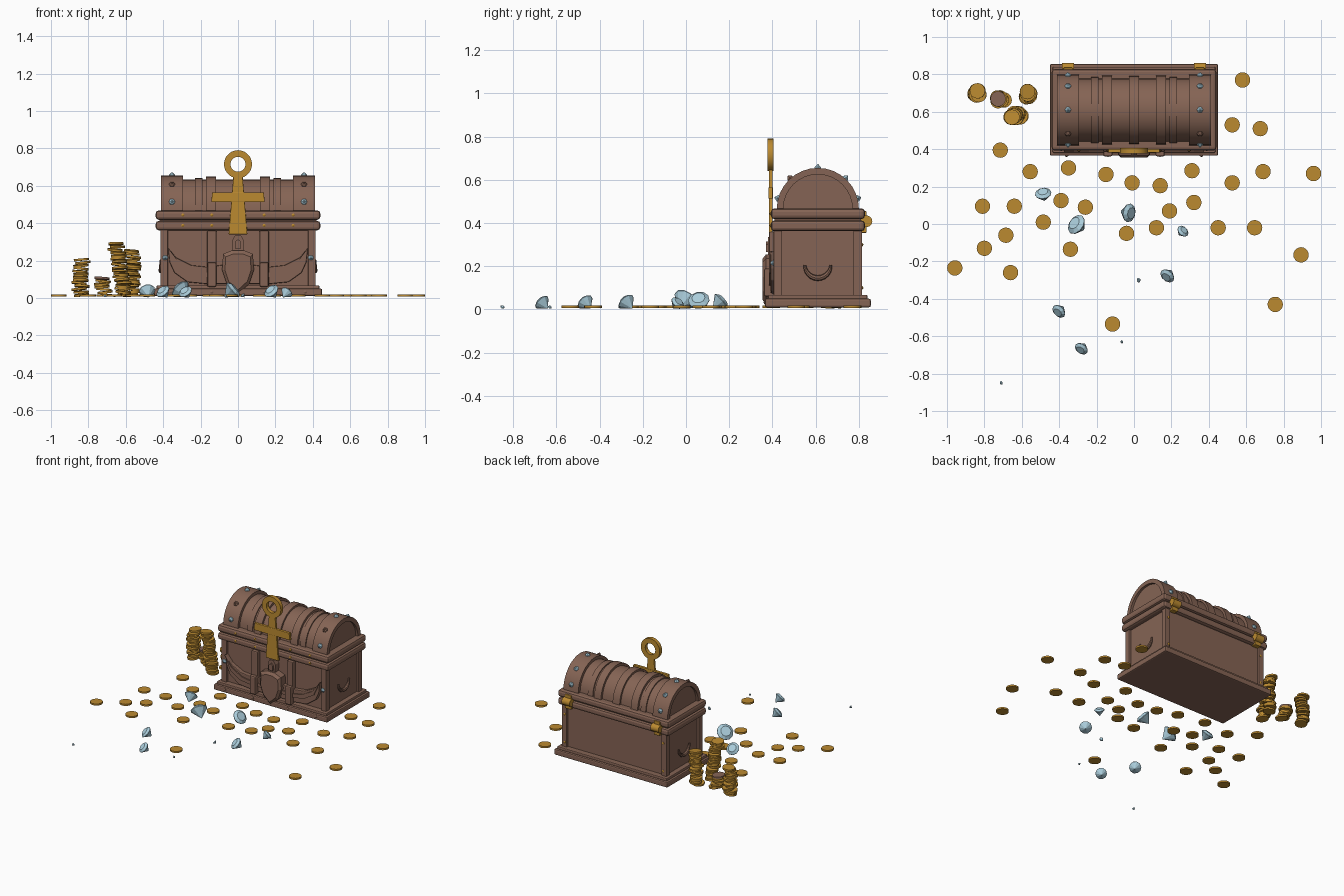
import bpy, bmesh, math, random
from mathutils import Vector, Matrix

if "Cube" in bpy.data.objects:
    bpy.data.objects.remove(bpy.data.objects["Cube"])
random.seed(4)
CY, LZ = 0.61, 0.465          # chest centre in y, lid hinge height


def material(name, rgb):
    m = bpy.data.materials.new(name)
    m.diffuse_color = (*rgb, 1)
    m.use_nodes = True
    m.node_tree.nodes["Principled BSDF"].inputs["Base Color"].default_value = m.diffuse_color
    return m


BROWN = material("brown wood", (0.235, 0.127, 0.089))
GOLD = material("gold", (0.50, 0.255, 0.03))
BLUE = material("pale blue gem", (0.41, 0.62, 0.72))


def add(name, bm, mat, bevel=0, smooth=False):
    bmesh.ops.recalc_face_normals(bm, faces=bm.faces)
    me = bpy.data.meshes.new(name)
    bm.to_mesh(me)
    bm.free()
    me.materials.append(mat)
    ob = bpy.data.objects.new(name, me)
    bpy.context.collection.objects.link(ob)
    if smooth:
        for p in me.polygons:
            p.use_smooth = True
        me.set_sharp_from_angle(angle=math.radians(35))
    if bevel:
        b = ob.modifiers.new("bevel", 'BEVEL')
        b.width, b.segments = bevel, 2
    return ob


def sweep(name, rings, mat, closed=False, bevel=0, smooth=False):
    """Skin a list of point rings; cap the ends unless closed."""
    bm = bmesh.new()
    vs = [[bm.verts.new(p) for p in r] for r in rings]
    n = len(rings[0])
    for k in range(len(vs) - (0 if closed else 1)):
        a, b = vs[k], vs[(k + 1) % len(vs)]
        for i in range(n):
            bm.faces.new((a[i], a[(i + 1) % n], b[(i + 1) % n], b[i]))
    if not closed:
        bm.faces.new(vs[0])
        bm.faces.new(vs[-1])
    return add(name, bm, mat, bevel, smooth)


def box(name, x0, x1, y0, y1, z0, z1, mat, bevel=0):
    return sweep(name, [[(x0, y0, z), (x1, y0, z), (x1, y1, z), (x0, y1, z)] for z in (z0, z1)], mat, bevel=bevel)


def plate(name, pts, y0, y1, mat, bevel=0):
    """Outline in x,z pushed through y."""
    return sweep(name, [[(x, y, z) for x, z in pts] for y in (y0, y1)], mat, bevel=bevel)


def arch(name, x0, x1, r0, r1, n=16):
    """Half hoop over the lid."""
    rings = []
    for k in range(n + 1):
        t = math.pi * k / n
        rings.append([(x, CY + r * math.cos(t), LZ + r * math.sin(t))
                      for x, r in ((x0, r0), (x1, r0), (x1, r1), (x0, r1))])
    return sweep(name, rings, BROWN, smooth=True)


def disc(n, r, z):
    return [(r * math.cos(2 * math.pi * i / n), r * math.sin(2 * math.pi * i / n), z) for i in range(n)]


def place(ob, loc, direction=(0, 0, 1)):
    q = Vector(direction).to_track_quat('Z', 'Y')
    ob.matrix_world = Matrix.Translation(loc) @ q.to_matrix().to_4x4()
    return ob


def stud(name, loc, direction, r, mat, h=1.0):
    return place(sweep(name, [disc(6, r, -r * 0.5), disc(6, r, r * 0.2), disc(6, r * 0.15, r * h)], mat), loc, direction)


# chest base, body and rims
box("chest_base", -.45, .45, .365, .855, .01, .05, BROWN, .008)
box("base_step", -.435, .435, .38, .84, .045, .068, BROWN, .006)
box("chest_body", -.40, .40, .42, .80, .06, .37, BROWN)
for s in (-1, 1):
    for y in (.425, .795):
        box("corner_post", s * .395 - .02, s * .395 + .02, y - .02, y + .02, .06, .37, BROWN, .004)
box("lower_rim", -.44, .44, .393, .828, .362, .412, BROWN, .016)
box("rim_gap", -.42, .42, .41, .81, .40, .43, BROWN)
box("upper_rim", -.44, .44, .393, .828, .418, .468, BROWN, .016)

# rounded lid with raised end hoops and straps
N = 16
half = [(CY + .168 * math.cos(math.pi * k / N), LZ + .168 * math.sin(math.pi * k / N)) for k in range(N + 1)]
sweep("lid_barrel", [[(x, y, z) for y, z in half] for x in (-.395, .395)], BROWN, smooth=True)
for s in (-1, 1):
    a, b = sorted((s * .295, s * .412))
    arch("lid_end_hoop", a, b, .16, .19)
    for cx, w, r in ((.145, .027, .185), (.21, .02, .176)):
        arch("lid_strap", s * cx - w, s * cx + w, .16, r)
arch("lid_strap_middle", -.028, .028, .16, .182)

# studs on the hoops, rims and base
for s in (-1, 1):
    for deg in (15, 48, 90, 132, 165):
        d = Vector((0, math.cos(math.radians(deg)), math.sin(math.radians(deg))))
        stud("lid_stud", Vector((s * .353, CY, LZ)) + d * .19, d, .017, BROWN if deg == 132 else BLUE)
    stud("post_gem", (s * .39, .405, .215), (0, -1, 0), .015, BLUE)
    for x in (.14, .295):
        for z in (.388, .443):
            stud("rim_stud", (s * x, .393, z), (0, -1, 0), .009, GOLD, .7)
    for x in (.14, .36):
        stud("base_stud", (s * x, .365, .032), (0, -1, 0), .01, BROWN, .6)
    for z in (.10, .30):
        stud("back_stud", (s * .39, .815, z), (0, 1, 0), .009, GOLD, .7)

# front straps, draped wings, side handles, hinges
for s in (-1, 1):
    box("front_strap", s * .14 - .025, s * .14 + .025, .385, .42, .06, .36, BROWN, .006)
    box("strap_foot", s * .14 - .024, s * .14 + .024, .362, .42, .06, .19, BROWN, .008)
    wing = [(.375, .27), (.33, .215), (.25, .175), (.16, .165), (.06, .18),
            (.06, .075), (.17, .075), (.27, .085), (.34, .135), (.365, .19)]
    plate("draped_wing", [(s * x, z) for x, z in wing], .392, .425, BROWN, .005)
    rim = [(.375, .27), (.32, .195), (.24, .15), (.15, .135), (.06, .14),
           (.06, .115), (.15, .11), (.25, .122), (.33, .17)]
    plate("wing_fold", [(s * x, z) for x, z in rim], .384, .40, BROWN)
    rings = []
    for k in range(13):
        t = math.pi + math.pi * k / 12
        w = .006 + .007 * math.sin(math.pi * k / 12)
        rings.append([(s * .412 + w * math.sin(a), CY + (.06 + w * math.cos(a)) * math.cos(t),
                       .205 + (.06 + w * math.cos(a)) * math.sin(t))
                      for a in [math.pi * i / 4 for i in range(8)]])
    sweep("side_handle", rings, BROWN, smooth=True)
    place(sweep("hinge_barrel", [disc(14, .027, -.032), disc(14, .027, .032)], GOLD, smooth=True),
          (s * .352, .835, .408), (1, 0, 0))
    box("hinge_leaf", s * .352 - .024, s * .352 + .024, .80, .836, .355, .455, GOLD, .004)

# shield-shaped lock
shield = [(-.08, .235), (-.03, .255), (.03, .255), (.08, .235), (.085, .15), (.06, .075), (0, .02),
          (-.06, .075), (-.085, .15)]
sweep("lock_shield", [[(x * k, y, .15 + (z - .15) * k) for x, z in shield]
                      for y, k in ((.42, 1), (.37, 1), (.355, .82))], BROWN)
plate("lock_hasp", [(-.028, .23), (.028, .23), (.03, .31), (.015, .335), (-.015, .335), (-.03, .31)], .38, .42, BROWN)
plate("lock_peg", [(-.016, .265), (.016, .265), (.016, .30), (0, .315), (-.016, .30)], .37, .39, BROWN)

# looped gold key
plate("key_shaft", [(-.05, .34), (.05, .34), (.024, .66), (-.024, .66)], .384, .40, GOLD, .003)
plate("key_bar", [(-.143, .513), (.143, .513), (.138, .565), (-.138, .565)], .382, .402, GOLD, .003)
sweep("key_ring", [[(r * math.cos(t), y, .715 + r * math.sin(t))
                    for r, y in ((.04, .378), (.075, .378), (.075, .405), (.04, .405))]
                   for t in [2 * math.pi * k / 28 for k in range(28)]], GOLD, closed=True, smooth=True)

# loose coins
COINS = [(.58, .77), (.525, .53), (.675, .51), (-.715, .395), (-.555, .28), (-.35, .30), (-.15, .265),
         (-.01, .22), (.14, .205), (.31, .285), (.525, .22), (.69, .28), (.96, .27), (-.81, .095),
         (-.64, .095), (-.39, .125), (-.26, .09), (-.485, .01), (-.685, -.06), (-.80, -.13),
         (-.958, -.235), (-.66, -.26), (-.34, -.135), (-.04, -.05), (.12, -.02), (.19, .07),
         (.32, .115), (.45, -.02), (.645, -.02), (.893, -.165), (.755, -.43), (-.115, -.535)]


def coin(name, loc, mat=GOLD, tilt=0.0):
    d = (random.uniform(-tilt, tilt), random.uniform(-tilt, tilt), 1)
    place(sweep(name, [disc(20, .041, -.006), disc(20, .041, .006)], mat, smooth=True), loc, d)


for x, y in COINS:
    coin("loose_coin", (x, y, .013))

# leaning coin stacks: foot x, y, top x, y, height
for x0, y0, x1, y1, h in ((-.845, .70, -.832, .70, .215), (-.70, .665, -.735, .665, .115),
                          (-.575, .69, -.56, .70, .26), (-.605, .58, -.655, .58, .30)):
    n = round(h / .0165)
    for k in range(n):
        t = k / (n - 1)
        loc = (x0 + (x1 - x0) * t + random.uniform(-.01, .01),
               y0 + (y1 - y0) * t + random.uniform(-.012, .012), .016 + (h - .026) * t)
        top_brown = h < .15 and k == n - 1
        coin("stacked_coin", loc, BROWN if top_brown else GOLD, .12)

# cut gems lying on their sides: x, y, radius, heading of the flat top
for x, y, r, yaw in ((-.485, .16, .044, 100), (-.305, -.005, .056, 145), (-.03, .06, .05, -10),
                     (.26, -.04, .034, 45), (.18, -.275, .042, 230), (.025, -.30, .013, 200),
                     (-.065, -.63, .009, 20), (-.40, -.465, .04, 225), (-.28, -.665, .038, 235),
                     (-.71, -.85, .01, 20)):
    h = r * 1.15
    el = math.atan2(r, h)
    a = math.radians(yaw)
    axis = Vector((math.cos(a) * math.cos(el), math.sin(a) * math.cos(el), math.sin(el)))
    g = sweep("cut_gem", [disc(10, r * .02, 0), disc(10, r, h), disc(10, r, h * 1.07), disc(10, r * .62, h * 1.32)], BLUE)
    place(g, Vector((x, y, .004)) - Vector((axis.x, axis.y, 0)) * h * .95, axis)
